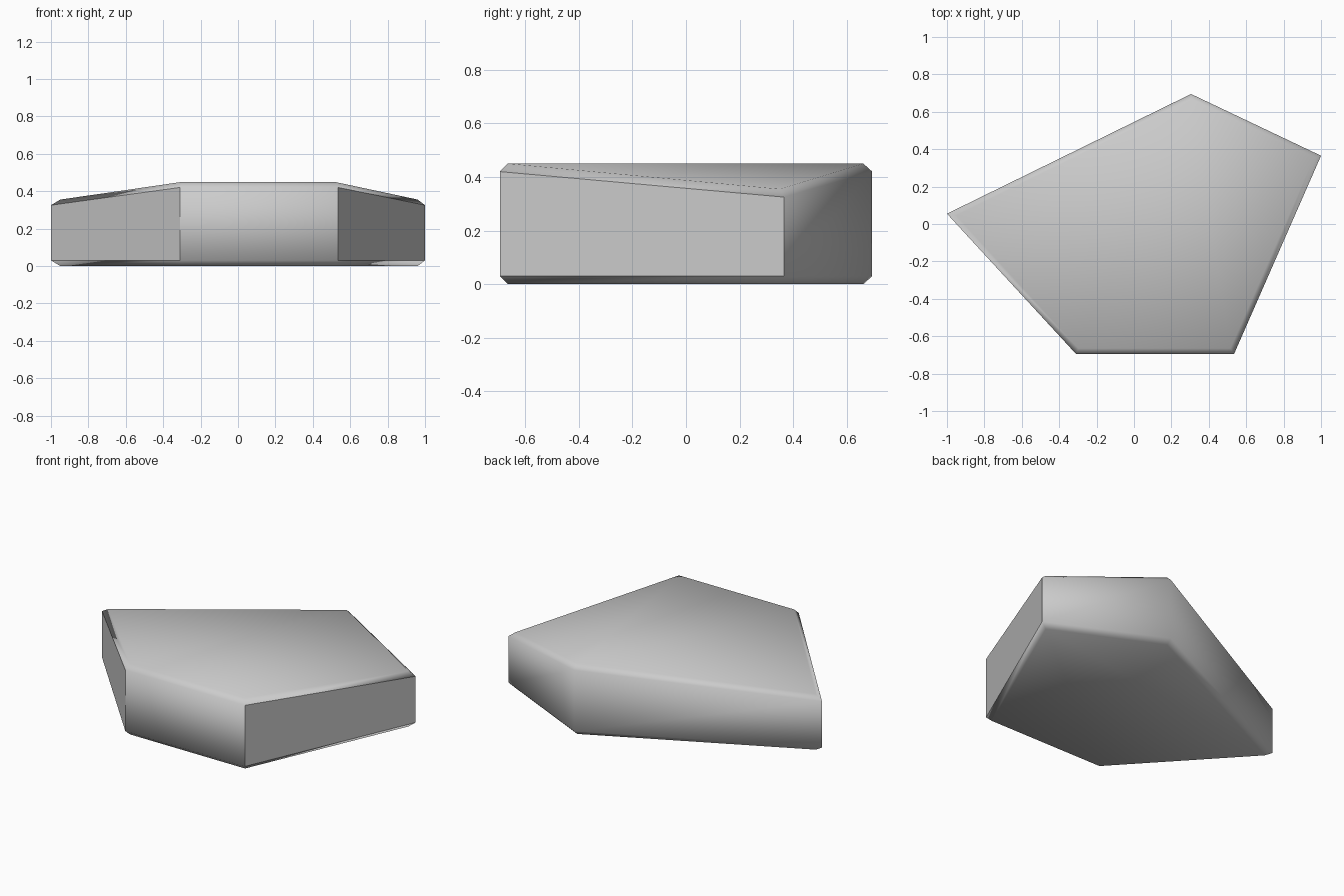
import bpy
import bmesh
from mathutils import Vector

cube = bpy.data.objects.get("Cube")
if cube:
    bpy.data.objects.remove(cube, do_unlink=True)

BEVEL = 0.03
# Outline, counter-clockwise from the left tip: x, y, height of the side wall
outline = [(-1, 0.055, 0.325), (-0.31, -0.695, 0.42), (0.535, -0.695, 0.42),
           (1, 0.365, 0.325), (0.305, 0.695, 0.42)]
COUNT = len(outline)


def inset(index):
    """Outline corner moved inward by the bevel width along both walls."""
    before, here, after = (Vector(outline[(index + k) % COUNT][:2]) for k in (-1, 0, 1))
    a, b = (here - before).normalized(), (after - here).normalized()
    na, nb = Vector((-a.y, a.x)), Vector((-b.y, b.x))
    return here + (na + nb) * BEVEL / (1 + na.dot(nb))


# Four rings: bottom face, wall foot, wall top, top face
bm = bmesh.new()
rings = [[], [], [], []]
for i, (x, y, height) in enumerate(outline):
    p = inset(i)
    for ring, co in zip(rings, [(p.x, p.y, 0), (x, y, BEVEL), (x, y, height),
                                (p.x, p.y, height + BEVEL)]):
        ring.append(bm.verts.new(co))

# Walls and bevels; the two slanted side walls stay flat
for level, (low, high) in enumerate(zip(rings, rings[1:])):
    for i in range(COUNT):
        j = (i + 1) % COUNT
        face = bm.faces.new((low[i], low[j], high[j], high[i]))
        face.smooth = not (level == 1 and i in (0, 2))
        if not face.smooth:
            for edge in face.edges:
                edge.smooth = False

# Bottom, and top with a level middle and two sloping wings
bm.faces.new(rings[0][::-1]).smooth = True
tip_right, front_right, front_left, tip_left, back = rings[3]
for corners in ((tip_right, front_right, back), (front_right, front_left, back),
                (front_left, tip_left, back)):
    bm.faces.new(corners).smooth = True

bm.normal_update()
mesh = bpy.data.meshes.new("stone_slab")
bm.to_mesh(mesh)
bm.free()

# Stone colour
grey = bpy.data.materials.new("stone grey")
grey.use_nodes = True
colour = (0.6, 0.6, 0.6, 1)
grey.diffuse_color = colour
grey.node_tree.nodes["Principled BSDF"].inputs["Base Color"].default_value = colour
mesh.materials.append(grey)

slab = bpy.data.objects.new("stone_slab", mesh)
bpy.context.collection.objects.link(slab)
